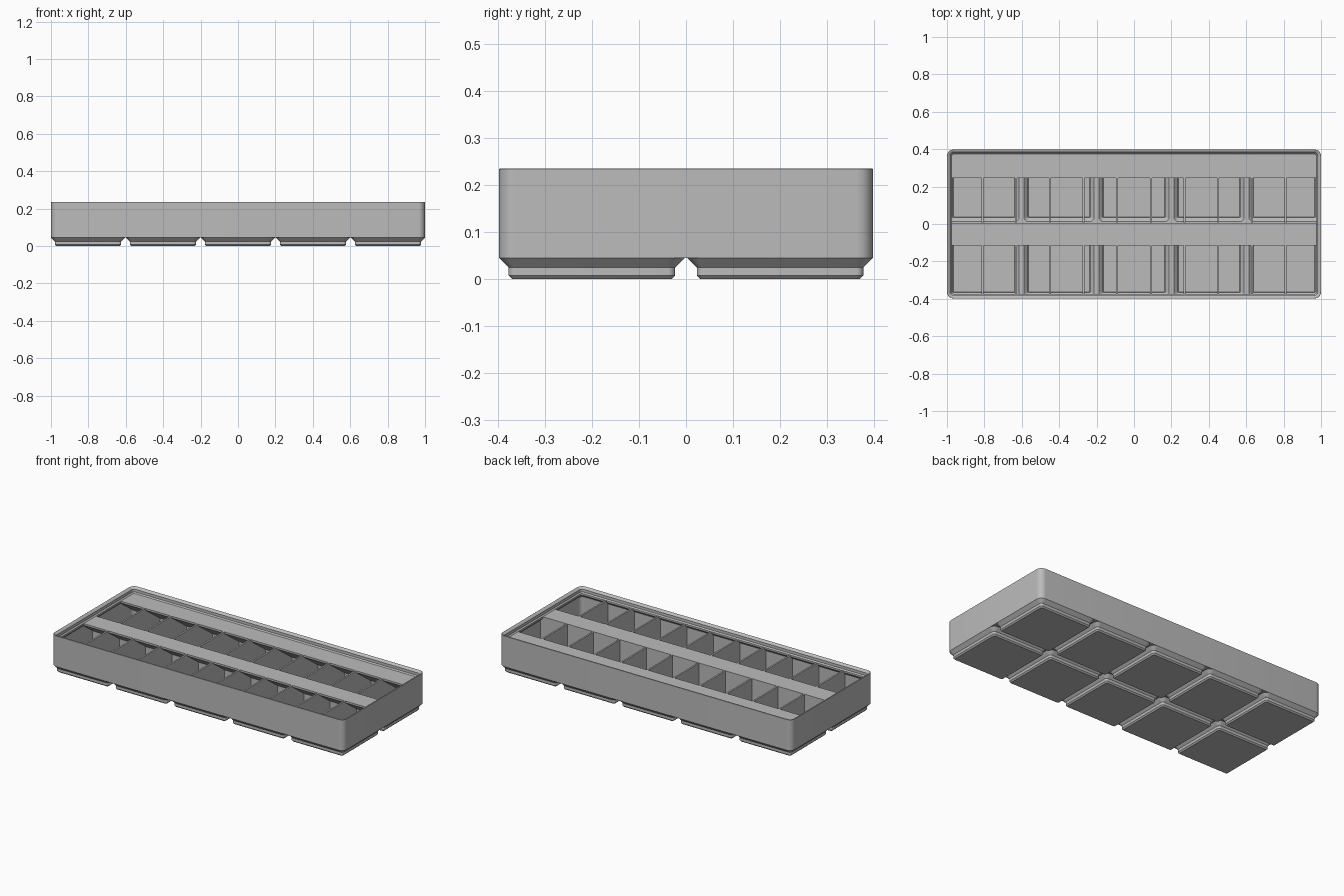
import bpy
import bmesh
from math import cos, sin, pi

cube = bpy.data.objects.get("Cube")
if cube:
    bpy.data.objects.remove(cube, do_unlink=True)

grey = bpy.data.materials.new("plain grey")
grey.use_nodes = True
colour = (0.5, 0.5, 0.5, 1)
grey.diffuse_color = colour
grey.node_tree.nodes["Principled BSDF"].inputs["Base Color"].default_value = colour

# Overall dimensions
PITCH = 0.401
HALF_X, HALF_Y = 1.0, 0.3985
RADIUS = 0.0358
FOOT_HALF = 0.198
FOOT_TOP = 0.0452
RIM = 0.2005
CENTRES = [((i - 2) * PITCH, (j - 0.5) * PITCH) for i in range(5) for j in range(2)]


def finish(bm, name):
    bmesh.ops.recalc_face_normals(bm, faces=bm.faces)
    mesh = bpy.data.meshes.new(name)
    bm.to_mesh(mesh)
    bm.free()
    obj = bpy.data.objects.new(name, mesh)
    bpy.context.collection.objects.link(obj)
    mesh.materials.append(grey)
    return obj


def smooth(obj):
    bpy.ops.object.select_all(action="DESELECT")
    obj.select_set(True)
    bpy.context.view_layer.objects.active = obj
    bpy.ops.object.shade_smooth_by_angle()


def ring(bm, cx, cy, hx, hy, inset, z, steps=8):
    """Rounded rectangle, pulled in by inset."""
    r = max(RADIUS - inset, 0.004)
    verts = []
    for k, (sx, sy) in enumerate([(1, 1), (-1, 1), (-1, -1), (1, -1)]):
        for s in range(steps + 1):
            a = (k + s / steps) * pi / 2
            verts.append(bm.verts.new((cx + sx * (hx - inset - r) + r * cos(a),
                                       cy + sy * (hy - inset - r) + r * sin(a), z)))
    return verts


def loft(bm, cx, cy, hx, hy, profile):
    """Skin rounded rectangles given as (inset, z) and cap both ends."""
    rings = [ring(bm, cx, cy, hx, hy, i, z) for i, z in profile]
    for a, b in zip(rings, rings[1:]):
        for k in range(len(a)):
            n = (k + 1) % len(a)
            bm.faces.new((a[k], a[n], b[n], b[k]))
    bm.faces.new(rings[0])
    bm.faces.new(rings[-1])


def extrude_profile(name, points, x0, x1):
    """Prism along x from a (y, z) outline."""
    bm = bmesh.new()
    face = bm.faces.new([bm.verts.new((x0, y, z)) for y, z in points])
    out = bmesh.ops.extrude_face_region(bm, geom=[face])
    moved = [v for v in out["geom"] if isinstance(v, bmesh.types.BMVert)]
    bmesh.ops.translate(bm, verts=moved, vec=(x1 - x0, 0, 0))
    return finish(bm, name)


# Outer walls, stacking lip and floor plate
bm = bmesh.new()
loft(bm, 0, 0, HALF_X, HALF_Y, [
    (0, FOOT_TOP), (0, 0.2345), (0.0015, 0.2355), (0.005, 0.2355), (0.0075, 0.2345),
    (0.0181, 0.2244), (0.0181, 0.2074), (0.025, RIM), (0.025, 0.19),
    (0.009, 0.174), (0.009, 0.0525)])
walls = finish(bm, "outer_walls")

# Openings from the floor plate down into the feet
bm = bmesh.new()
for cx, cy in CENTRES:
    loft(bm, cx, cy, FOOT_HALF, FOOT_HALF, [(0.021, 0.04), (0.01, 0.051), (0.01, 0.06)])
cutter = finish(bm, "floor_opening_cutter")
cutter.hide_render = True
cut = walls.modifiers.new("openings", "BOOLEAN")
cut.operation = "DIFFERENCE"
cut.solver = "EXACT"
cut.object = cutter
bpy.context.view_layer.objects.active = walls
bpy.ops.object.modifier_apply(modifier=cut.name)
bpy.data.objects.remove(cutter, do_unlink=True)
smooth(walls)

# Hollow stepped feet
for n, (cx, cy) in enumerate(CENTRES):
    bm = bmesh.new()
    loft(bm, cx, cy, FOOT_HALF, FOOT_HALF, [
        (0.0282, 0), (0.0205, 0.0077), (0.0205, 0.0247), (0, FOOT_TOP),
        (0.0158, FOOT_TOP), (0.031, 0.03), (0.031, 0.015), (0.034, 0.012)])
    smooth(finish(bm, f"foot_{n + 1}"))

# Wall between the two rows
extrude_profile("row_wall", [(-0.006, 0.047), (0.006, 0.047), (0.006, RIM), (-0.006, RIM)],
                -0.993, 0.993)

# Compartment dividers, shaped to follow the hollow feet
COLUMNS = 11
step = 1.982 / COLUMNS
for row, cy in (("front", -PITCH / 2), ("back", PITCH / 2)):
    for k in range(1, COLUMNS):
        x = (k - COLUMNS / 2) * step
        half = [(0.166, 0.01), (0.172, 0.025), (0.1925, 0.048), (0.1925, 0.2003)]
        outline = [(cy + y, z) for y, z in half] + [(cy - y, z) for y, z in reversed(half)]
        extrude_profile(f"{row}_divider_{k}", outline, x - 0.005, x + 0.005)

# Label shelves along the back of each row, with a sloped underside
for row, tip, back in (("front", -0.116, 0.0), ("back", 0.247, 0.3898)):
    low = 0.189 - (back - tip) * 0.7265
    extrude_profile(f"{row}_label_shelf",
                    [(tip, RIM), (tip, 0.189), (back, low), (back, RIM)], -0.986, 0.986)
